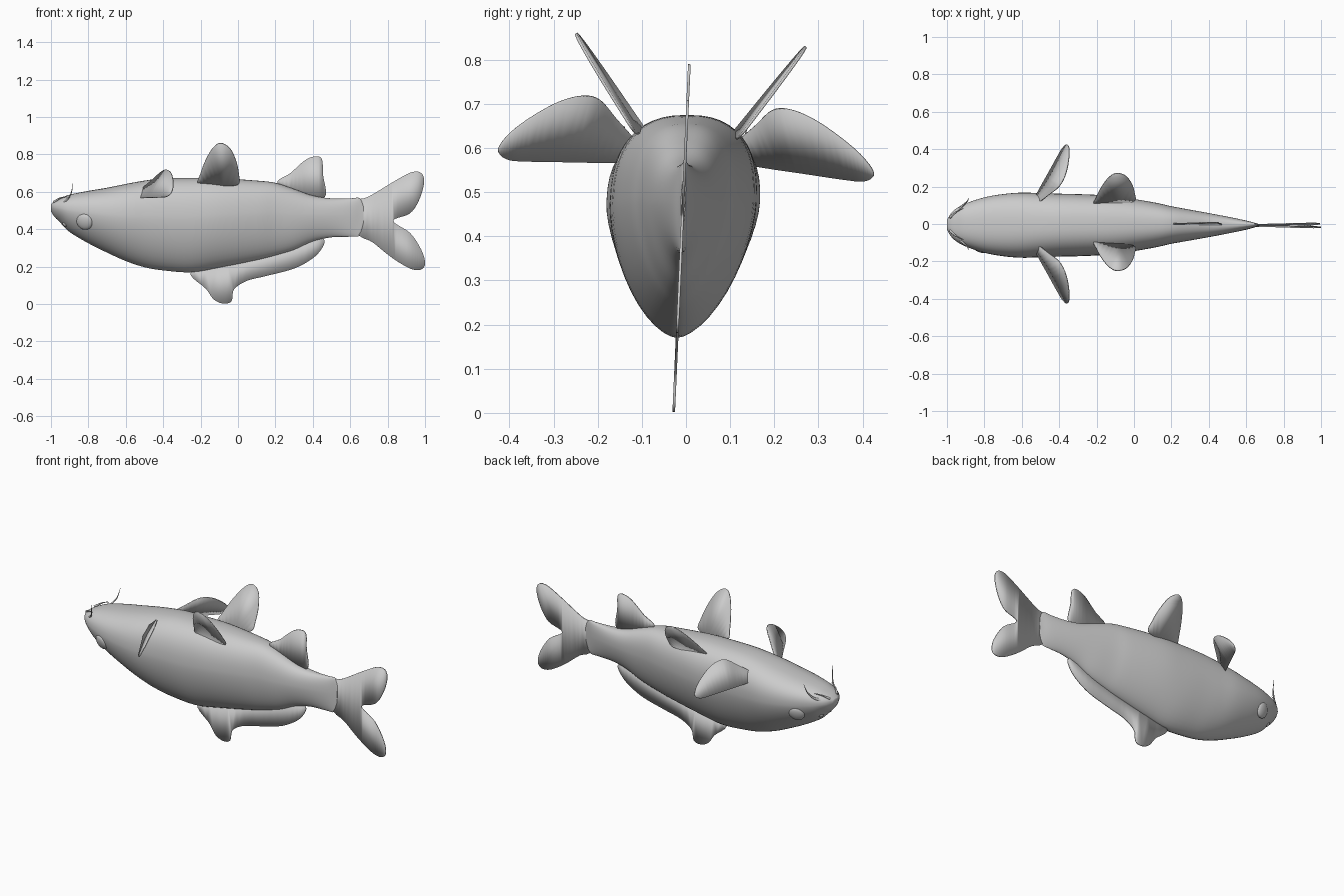
import bpy
import bmesh
import math
from mathutils import Vector, Matrix

default_cube = bpy.data.objects.get("Cube")
if default_cube:
    bpy.data.objects.remove(default_cube, do_unlink=True)

grey = bpy.data.materials.new("plain grey")
grey.use_nodes = True
grey.diffuse_color = (0.6, 0.6, 0.6, 1)
grey.node_tree.nodes["Principled BSDF"].inputs["Base Color"].default_value = grey.diffuse_color


def lean(z):
    """Sideways lean of the whole fish, as a y offset by height."""
    return (z - 0.62) * 0.045


def smooth_path(points, steps, closed=False):
    """Catmull-Rom resampling of points of any dimension."""
    pts = [Vector(p) for p in points]
    n = len(pts)
    pick = (lambda i: pts[i % n]) if closed else (lambda i: pts[max(0, min(n - 1, i))])
    result = []
    for i in range(n if closed else n - 1):
        a, b, c, d = (pick(i + k) for k in (-1, 0, 1, 2))
        for k in range(steps):
            t = k / steps
            result.append(b + (c - a) * (t / 2) + (a * 2 - b * 5 + c * 4 - d) * (t * t / 2)
                          + (b * 3 - a - c * 3 + d) * (t ** 3 / 2))
    if not closed:
        result.append(pts[-1])
    return result


def finish(name, bm, angle=40):
    bmesh.ops.recalc_face_normals(bm, faces=bm.faces)
    mesh = bpy.data.meshes.new(name)
    bm.to_mesh(mesh)
    bm.free()
    mesh.materials.append(grey)
    obj = bpy.data.objects.new(name, mesh)
    bpy.context.collection.objects.link(obj)
    bpy.ops.object.select_all(action="DESELECT")
    bpy.context.view_layer.objects.active = obj
    obj.select_set(True)
    bpy.ops.object.shade_smooth_by_angle(angle=math.radians(angle))
    return obj


def loft(name, rings, angle=40):
    """Skin a list of point rings and close both ends."""
    bm = bmesh.new()
    loops = [[bm.verts.new(p) for p in ring] for ring in rings]
    for a, b in zip(loops, loops[1:]):
        for i in range(len(a)):
            j = (i + 1) % len(a)
            bm.faces.new((a[i], a[j], b[j], b[i]))
    bm.faces.new(loops[0])
    bm.faces.new(loops[-1])
    return finish(name, bm, angle)


def fin(name, outline, place):
    """Thin sheet from a smoothed closed outline."""
    bm = bmesh.new()
    bm.faces.new([bm.verts.new(place(*p)) for p in smooth_path(outline, 5, True)])
    bmesh.ops.triangulate(bm, faces=bm.faces)
    obj = finish(name, bm)
    solid = obj.modifiers.new("thickness", "SOLIDIFY")
    solid.thickness = 0.006
    solid.offset = 0
    return obj


def plane(origin, u, v):
    origin, u, v = Vector(origin), Vector(u), Vector(v)
    return lambda s, t: origin + u * s + v * t


def ball(name, centre, normal, radius, depth):
    bm = bmesh.new()
    turn = Vector(normal).to_track_quat("Z", "Y").to_matrix().to_4x4()
    matrix = Matrix.Translation(centre) @ turn @ Matrix.Diagonal((radius, radius, depth, 1))
    bmesh.ops.create_uvsphere(bm, u_segments=24, v_segments=12, radius=1, matrix=matrix)
    return finish(name, bm, 60)


def barbel(name, points, radius):
    path = smooth_path(points, 6)
    rings = []
    for i, p in enumerate(path):
        along = path[min(i + 1, len(path) - 1)] - path[max(i - 1, 0)]
        turn = along.to_track_quat("Z", "Y")
        r = radius * (1.05 - i / (len(path) - 1))
        rings.append([p + turn @ Vector((r * math.cos(a), r * math.sin(a), 0))
                      for a in (k * math.tau / 8 for k in range(8))])
    return loft(name, rings, 60)


# Body: x, bottom, top, half width; egg section with a keel below
stations = [
    (-1, .495, .535, .025), (-.98, .465, .55, .06), (-.95, .435, .565, .088),
    (-.9, .385, .585, .115), (-.8, .325, .605, .148), (-.7, .275, .622, .166),
    (-.6, .23, .642, .174), (-.5, .197, .66, .171), (-.4, .18, .672, .168),
    (-.25, .17, .675, .164), (-.1, .195, .673, .154), (.1, .235, .66, .122),
    (.2, .26, .648, .1), (.3, .29, .615, .082), (.4, .335, .58, .064),
    (.5, .357, .565, .045), (.6, .36, .565, .024), (.65, .365, .567, .01),
    (.67, .41, .53, .005)]


def section(x, bottom, top, width):
    middle = top - 0.4 * (top - bottom)
    ring = []
    for k in range(48):
        a = k * math.tau / 48
        c, s = math.cos(a), math.sin(a)
        power, height = (2 / 2.5, top - middle) if s >= 0 else (2 / 1.65, middle - bottom)
        z = middle + math.copysign(abs(s) ** power, s) * height
        y = math.copysign(abs(c) ** power, c) * width
        ring.append((x, y + lean(z), z))
    return ring


loft("body", [section(*p) for p in smooth_path(stations, 4)], 50)

# Fins on the centre line
upright = lambda x, z: (x, lean(z), z)
fin("tail_fin", [
    (.62, .54), (.7, .575), (.85, .665), (.93, .705), (.98, .7), (.995, .65),
    (.97, .56), (.92, .485), (.83, .445), (.92, .38), (.98, .29), (1, .22),
    (.98, .185), (.92, .19), (.82, .25), (.72, .33), (.64, .38)], upright)
fin("upper_fin", [
    (.21, .65), (.28, .7), (.36, .77), (.42, .79), (.45, .77), (.455, .69),
    (.47, .585), (.42, .565), (.3, .59)], upright)
fin("lower_fin", [
    (-.25, .175), (-.17, .08), (-.13, .025), (-.08, .003), (-.035, .015),
    (-.02, .08), (.05, .125), (.15, .15), (.3, .19), (.4, .245), (.45, .3),
    (.46, .345), (.4, .36), (.2, .3), (0, .24)], upright)

# Paired fins share an outline, laid on a tilted plane for each side
paddle = [(0, -.05), (.04, .22), (.2, .62), (.38, .9), (.57, 1), (.8, .86),
          (.95, .55), (1.02, .22), (1, -.05), (.5, -.08)]
leaf = [(0, 0), (.2, -.03), (.5, -.04), (.8, -.05), (.95, -.03), (1.02, .1),
        (.95, .35), (.8, .62), (.6, .88), (.42, 1), (.28, .95), (.14, .65),
        (0, .35), (-.06, .15)]
fin("right_rear_paddle_fin", paddle, plane((-.21, -.1, .65), (.21, -.025, 0), (0, -.135, .21)))
fin("left_rear_paddle_fin", paddle, plane((-.21, .11, .637), (.21, .02, 0), (0, .15, .193)))
fin("right_side_fin", leaf, plane((-.54, -.12, .57), (.17, -.3, .01), (.09, .01, .143)))
fin("left_side_fin", leaf, plane((-.54, .12, .568), (.17, .3, -.04), (.09, -.01, .135)))

# Head details on both sides
for side, sign in (("right", -1), ("left", 1)):
    ball(side + "_eye", (-.82, sign * .122 - .008, .44), (-.35, sign, -.35), .045, .018)
    ball(side + "_nostril", (-.922, sign * .04 - .008, .43), (-.5, sign, -.6), .017, .014)
    barbel(side + "_long_barbel", [
        (-.945, sign * .07, .54), (-.92, sign * .095, .553),
        (-.893, sign * .12, .59), (-.882, sign * .14, .65)], .008)
    barbel(side + "_short_barbel", [
        (-.985, sign * .035, .545), (-.95, sign * .065, .567),
        (-.91, sign * .085, .575)], .007)
